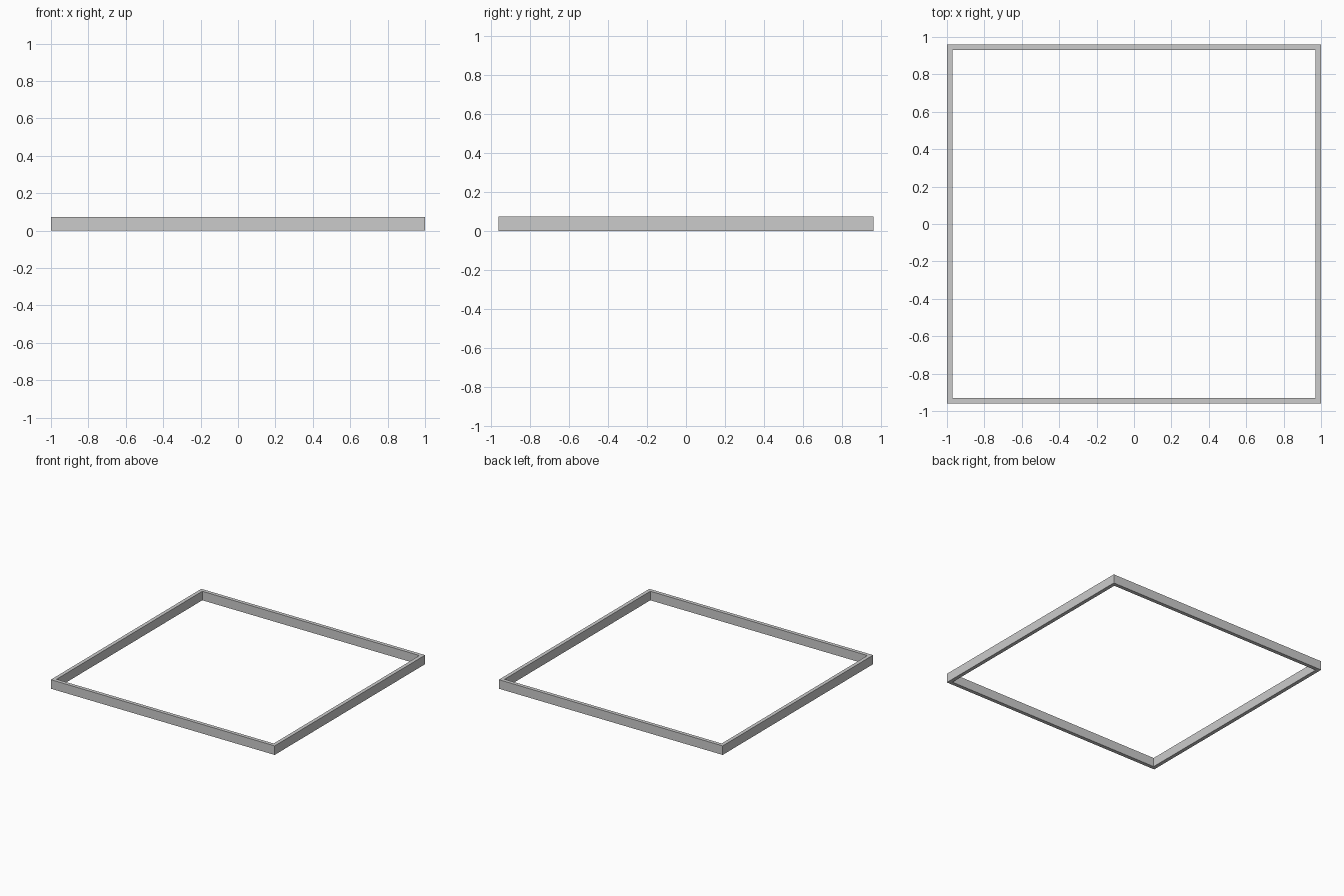
import bpy, bmesh

if "Cube" in bpy.data.objects:
    bpy.data.objects.remove(bpy.data.objects["Cube"])

HX, HY = 1.0, 0.96      # outer half sizes
T, H = 0.03, 0.073      # bar thickness and height

# Square frame: rectangular bar section swept round four mitred corners
bm = bmesh.new()
section = [(0, 0), (0, H), (T, H), (T, 0)]   # (inset, height)
corners = [(-1, -1), (1, -1), (1, 1), (-1, 1)]
rings = [[bm.verts.new((sx * (HX - i), sy * (HY - i), z)) for i, z in section]
         for sx, sy in corners]
for c in range(4):
    a, b = rings[c], rings[(c + 1) % 4]
    for k in range(4):
        n = (k + 1) % 4
        bm.faces.new((a[k], b[k], b[n], a[n]))
bmesh.ops.recalc_face_normals(bm, faces=bm.faces)

mesh = bpy.data.meshes.new("square_frame")
bm.to_mesh(mesh)
bm.free()
bpy.context.collection.objects.link(bpy.data.objects.new("square_frame", mesh))
